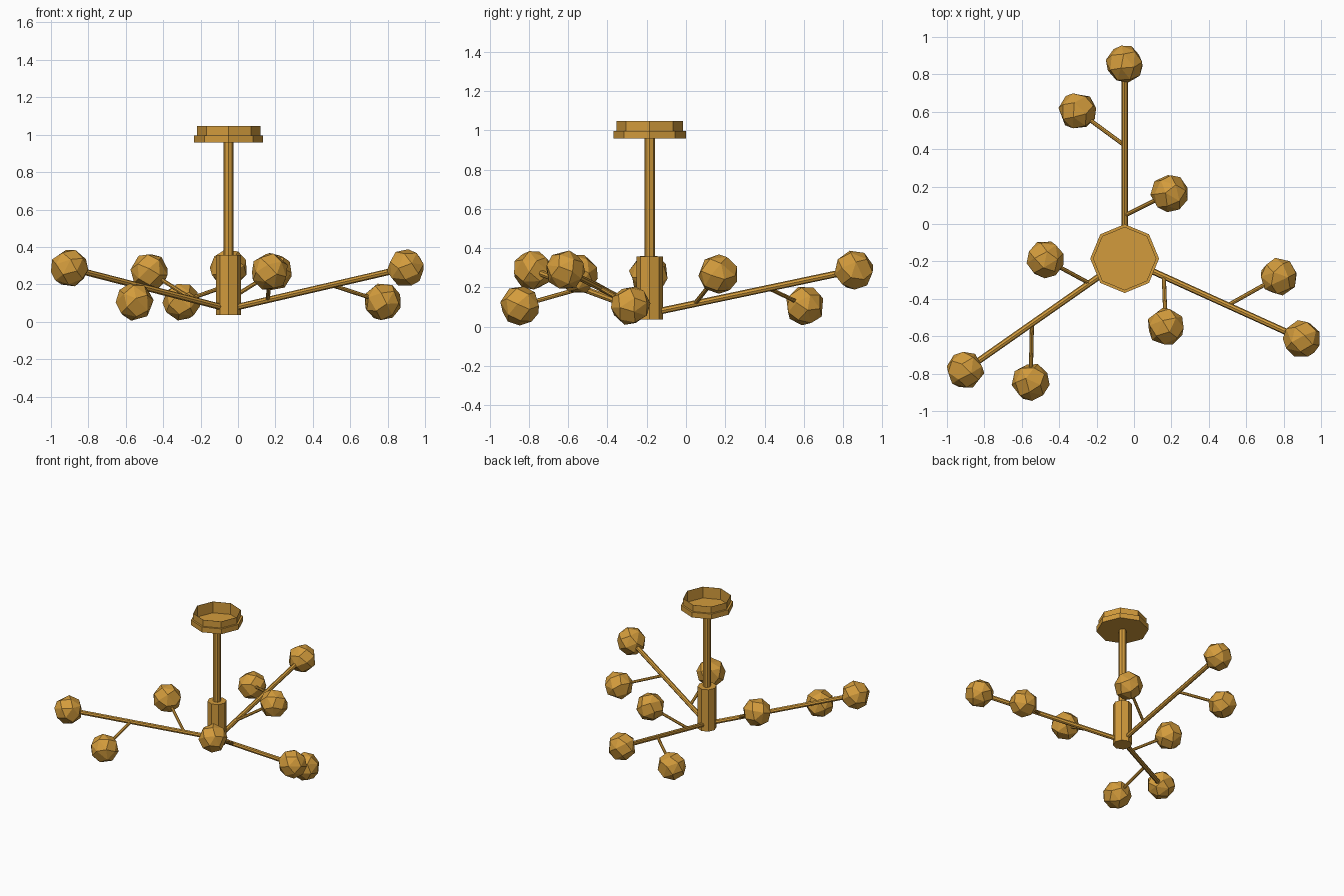
import bpy, bmesh, math, random
from mathutils import Vector, Euler

if "Cube" in bpy.data.objects:
    bpy.data.objects.remove(bpy.data.objects["Cube"], do_unlink=True)

random.seed(4)
AXIS = Vector((-0.05, -0.185, 0))

brass = bpy.data.materials.new("brass")
brass.use_nodes = True
COLOUR = (0.65, 0.33, 0.045, 1)
brass.diffuse_color = COLOUR
brass.node_tree.nodes["Principled BSDF"].inputs["Base Color"].default_value = COLOUR


def finish(name, bm):
    mesh = bpy.data.meshes.new(name)
    bm.to_mesh(mesh)
    bm.free()
    mesh.materials.append(brass)
    obj = bpy.data.objects.new(name, mesh)
    bpy.context.collection.objects.link(obj)
    return obj


def rod(name, start, end, radius, sides=8):
    """Straight bar with flat sides between two points."""
    span = end - start
    bm = bmesh.new()
    bmesh.ops.create_cone(bm, cap_ends=True, segments=sides, radius1=radius,
                          radius2=radius, depth=span.length)
    obj = finish(name, bm)
    obj.location = (start + end) / 2
    if span.x or span.y:
        obj.rotation_euler = span.to_track_quat('Z', 'Y').to_euler()
    return obj


def lathe(name, profile, sides=8):
    """Faceted turned part; the profile starts and ends on the axis."""
    bm = bmesh.new()
    verts = [bm.verts.new((r, 0, z)) for r, z in profile]
    edges = [bm.edges.new(pair) for pair in zip(verts, verts[1:])]
    bmesh.ops.spin(bm, geom=verts + edges, cent=(0, 0, 0), axis=(0, 0, 1),
                   angle=math.tau, steps=sides)
    bmesh.ops.remove_doubles(bm, verts=bm.verts, dist=0.0005)
    bmesh.ops.recalc_face_normals(bm, faces=bm.faces)
    obj = finish(name, bm)
    obj.location = AXIS
    return obj


def bulb(name, centre, radius=0.103, points=24):
    """Faceted globe: hull of evenly spread points, turned at random."""
    bm = bmesh.new()
    golden = math.pi * (3 - math.sqrt(5))
    for i in range(points):
        z = 1 - (2 * i + 1) / points
        r = math.sqrt(1 - z * z)
        bm.verts.new(Vector((r * math.cos(i * golden), r * math.sin(i * golden), z)) * radius)
    bmesh.ops.convex_hull(bm, input=bm.verts)
    bmesh.ops.dissolve_limit(bm, angle_limit=math.radians(14),
                             verts=bm.verts, edges=bm.edges)
    bmesh.ops.recalc_face_normals(bm, faces=bm.faces)
    obj = finish(name, bm)
    obj.location = centre
    obj.rotation_euler = Euler([random.uniform(0, math.tau) for _ in range(3)])
    return obj


# Ceiling cup, open at the top, with a stepped rim
lathe("ceiling_cup", [(0, 0.957), (0.184, 0.957), (0.184, 0.997), (0.169, 0.997),
                      (0.169, 1.047), (0.167, 1.047), (0.167, 0.961), (0, 0.961)])

# Stem and central hub
rod("stem", AXIS + Vector((0, 0, 0.3)), AXIS + Vector((0, 0, 0.963)), 0.027)
rod("hub", AXIS + Vector((0, 0, 0.035)), AXIS + Vector((0, 0, 0.358)), 0.067)

# Three arms, each with an end globe and two side twigs
for side, angle in (("back", 90), ("right", 215), ("left", 335.6)):
    a = math.radians(angle)
    ahead = Vector((math.cos(a), math.sin(a), 0))
    across = Vector((math.sin(a), -math.cos(a), 0))

    def place(forward, sideways, height):
        return AXIS + ahead * forward + across * sideways + Vector((0, 0, height))

    def on_arm(forward):
        return place(forward, 0, 0.068 + 0.211 * forward)

    tip = on_arm(1.04)
    rod(side + "_arm", on_arm(0), tip, 0.017)
    bulb(side + "_end_globe", tip)
    for part, root, spot in (("inner", 0.23, (0.35, 0.24, 0.267)),
                             ("outer", 0.605, (0.79, -0.252, 0.107))):
        centre = place(*spot)
        rod(f"{side}_{part}_twig", on_arm(root), centre, 0.011)
        bulb(f"{side}_{part}_globe", centre)
